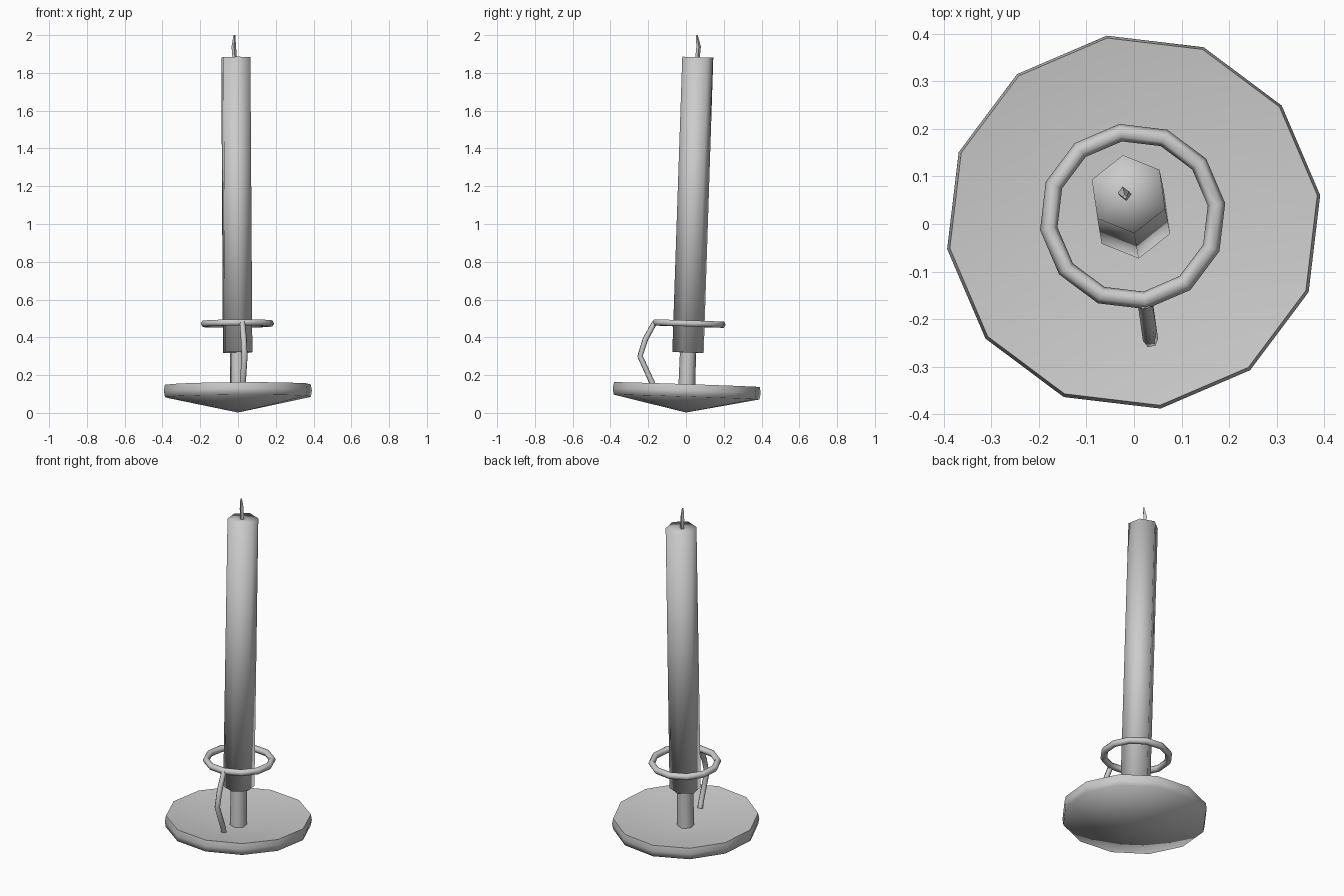
import bpy
from math import cos, sin, pi, radians
from mathutils import Matrix, Vector

if "Cube" in bpy.data.objects:
    bpy.data.objects.remove(bpy.data.objects["Cube"])

# The whole model leans slightly back and is turned a little about z
LEAN = (Matrix.Rotation(radians(-1.9), 4, 'X') @ Matrix.Rotation(radians(-0.35), 4, 'Y')
        @ Matrix.Rotation(radians(8.2), 4, 'Z'))


def add_mesh(name, verts, faces, angle):
    mesh = bpy.data.meshes.new(name)
    mesh.from_pydata(verts, [], faces)
    mesh.transform(LEAN)
    mesh.shade_smooth()
    mesh.set_sharp_from_angle(angle=radians(angle))
    ob = bpy.data.objects.new(name, mesh)
    bpy.context.collection.objects.link(ob)
    return ob


def skin_rings(rings, start, end):
    """Join equal rings of points, closing both ends with fans to a centre point."""
    n = len(rings[0])
    verts = [p for ring in rings for p in ring] + [start, end]
    a, b = len(verts) - 2, len(verts) - 1
    last = (len(rings) - 1) * n
    faces = []
    for i in range(n):
        j = (i + 1) % n
        for r in range(len(rings) - 1):
            faces.append((r * n + i, r * n + j, r * n + n + j, r * n + n + i))
        faces += [(a, j, i), (b, last + i, last + j)]
    return verts, faces


def lathe(name, profile, sides, angle, spin=0.0):
    """Revolve (radius, z) points; first and last lie on the axis."""
    rings = [[(r * cos(spin + 2 * pi * i / sides), r * sin(spin + 2 * pi * i / sides), z)
              for i in range(sides)] for r, z in profile[1:-1]]
    return add_mesh(name, *skin_rings(rings, (0, 0, profile[0][1]), (0, 0, profile[-1][1])), angle)


def tube(name, path, radii, sides, angle):
    """Sweep a polygon along a path lying roughly in a vertical y-z plane."""
    pts = [Vector(p) for p in path]
    side = Vector((1, 0, 0))
    rings = []
    for k, p in enumerate(pts):
        t = (pts[min(k + 1, len(pts) - 1)] - pts[max(k - 1, 0)]).normalized()
        up = t.cross(side).normalized()
        rings.append([p + radii[k] * (side * cos(2 * pi * i / sides) + up * sin(2 * pi * i / sides))
                      for i in range(sides)])
    return add_mesh(name, *skin_rings(rings, pts[0], pts[-1]), angle)


# Shallow dish with hollow top and conical underside
lathe("base_dish", [(0, 0.002), (0.39, 0.084), (0.396, 0.118), (0.39, 0.150), (0, 0.088)], 12, 82)

# Stem and candle, both six-sided
lathe("stem", [(0, 0.08), (0.046, 0.08), (0.043, 0.33), (0, 0.33)], 6, 80, pi / 6)
lathe("candle", [(0, 0.32), (0.084, 0.32), (0.083, 1.884), (0, 1.880)], 6, 180, pi / 6)

# Carrying ring around the candle
N, M = 12, 6
ring_verts = []
for i in range(N):
    a = 2 * pi * i / N
    for j in range(M):
        b = 2 * pi * j / M
        r = 0.178 + 0.0185 * cos(b)
        ring_verts.append((r * cos(a), r * sin(a), 0.473 + 0.0185 * sin(b)))
ring_faces = [(i * M + j, (i + 1) % N * M + j, (i + 1) % N * M + (j + 1) % M, i * M + (j + 1) % M)
              for i in range(N) for j in range(M)]
add_mesh("ring", ring_verts, ring_faces, 180)

# Bent handle from the ring down to the dish
tube("handle", [(0, -0.183, 0.474), (0, -0.230, 0.383), (0, -0.256, 0.292), (0, -0.187, 0.155),
                (0, -0.172, 0.118)], [0.015, 0.016, 0.016, 0.016, 0.016], 6, 70)

# Crooked tapered wick
tube("wick", [(-0.006, -0.001, 1.875), (-0.010, 0.004, 1.94), (-0.008, -0.008, 2.0)],
     [0.012, 0.012, 0.005], 4, 70)
